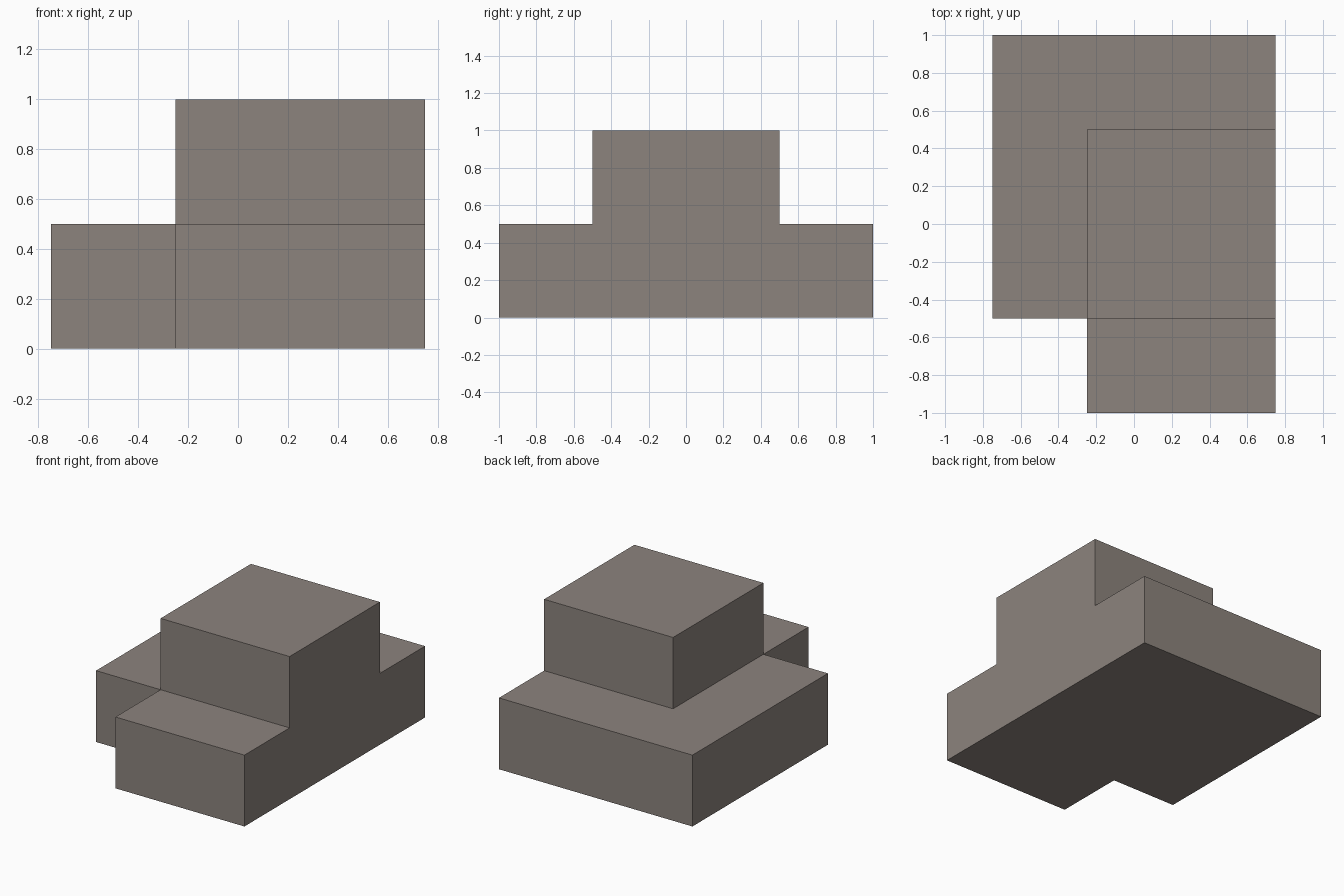
import bpy, bmesh
from mathutils import Vector

if "Cube" in bpy.data.objects:
    bpy.data.objects.remove(bpy.data.objects["Cube"])

CELL = 0.5
# Block heights in half-unit cells: rows run front to back, columns left to right
HEIGHTS = [(0, 1, 1),
           (1, 2, 2),
           (1, 2, 2),
           (1, 1, 1)]

filled = {(x, y, z) for y, row in enumerate(HEIGHTS)
          for x, h in enumerate(row) for z in range(h)}

# Stepped block: outer skin of the filled cells only
bm = bmesh.new()
for cell in filled:
    centre = Vector(cell) + Vector((0.5, 0.5, 0.5))
    for axis in range(3):
        for sign in (-1, 1):
            normal = Vector([sign if i == axis else 0 for i in range(3)])
            if tuple(int(c + n) for c, n in zip(cell, normal)) in filled:
                continue
            u = Vector([0.5 if i == (axis + 1) % 3 else 0 for i in range(3)])
            v = normal.cross(u)
            mid = centre + normal * 0.5
            corners = (mid - u - v, mid + u - v, mid + u + v, mid - u + v)
            bm.faces.new([bm.verts.new((p - Vector((1.5, 2, 0))) * CELL)
                          for p in corners])

# Weld the skin and merge coplanar squares into clean flat faces
bmesh.ops.remove_doubles(bm, verts=bm.verts[:], dist=1e-4)
bmesh.ops.dissolve_limit(bm, angle_limit=0.01, verts=bm.verts[:], edges=bm.edges[:])
bmesh.ops.recalc_face_normals(bm, faces=bm.faces[:])

mesh = bpy.data.meshes.new("stepped_block")
bm.to_mesh(mesh)
bm.free()

stone = bpy.data.materials.new("warm_grey")
stone.diffuse_color = (0.265, 0.23, 0.207, 1)
stone.use_nodes = True
stone.node_tree.nodes["Principled BSDF"].inputs["Base Color"].default_value = stone.diffuse_color
mesh.materials.append(stone)
block = bpy.data.objects.new("stepped_block", mesh)
bpy.context.collection.objects.link(block)
